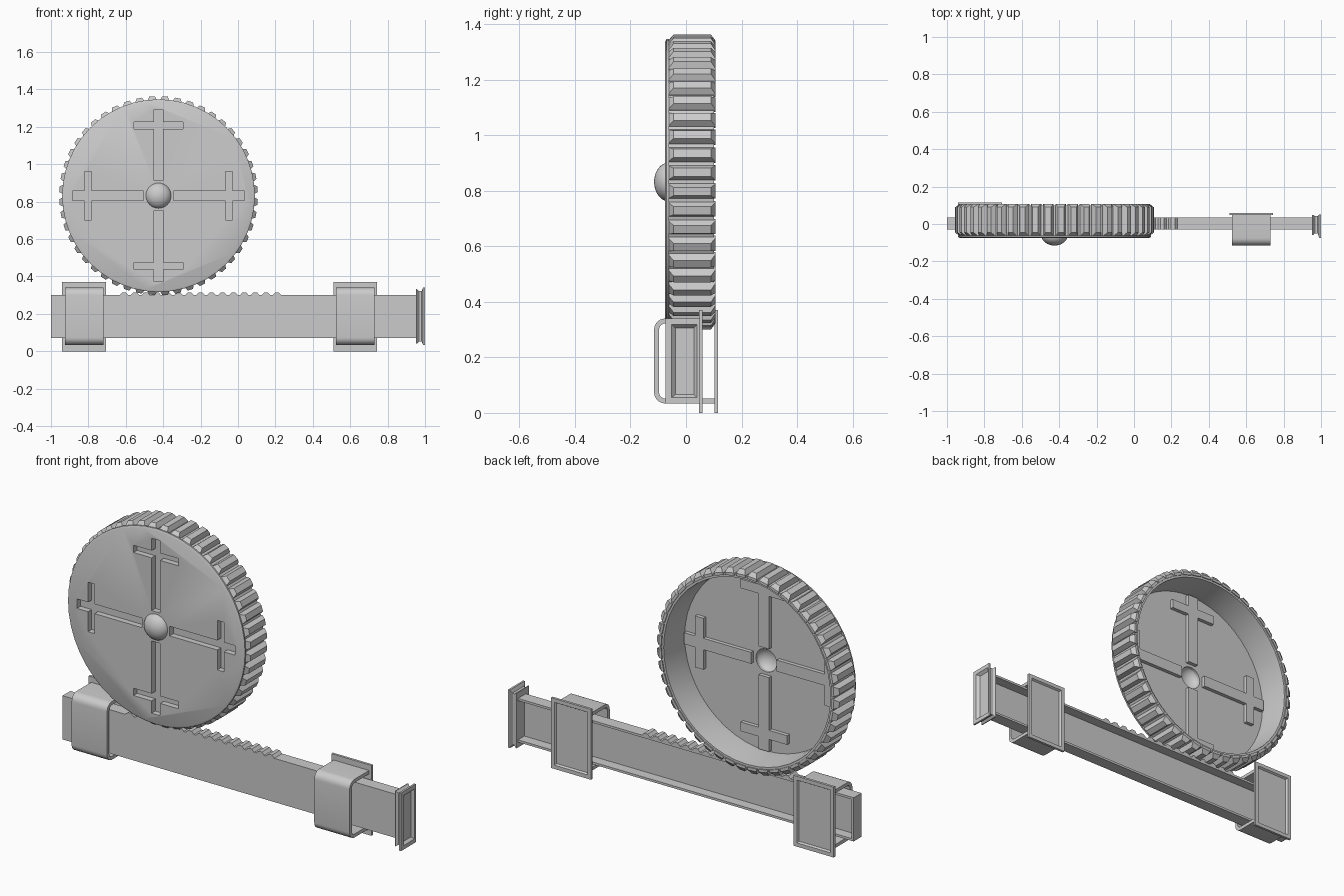
import bpy, bmesh
from math import pi, cos, sin
from mathutils import Vector, Matrix

if "Cube" in bpy.data.objects:
    bpy.data.objects.remove(bpy.data.objects["Cube"])

WX, WZ = -0.425, 0.832     # wheel axis


def loft(bm, rings, cap_start=True, cap_end=True):
    """Skin a list of equal-length closed rings."""
    vs = [[bm.verts.new(p) for p in r] for r in rings]
    n = len(vs[0])
    for a, b in zip(vs, vs[1:]):
        for i in range(n):
            j = (i + 1) % n
            bm.faces.new((a[i], a[j], b[j], b[i]))
    if cap_start:
        bm.faces.new(vs[0][::-1])
    if cap_end:
        bm.faces.new(vs[-1])


def finish(name, bm, smooth=None):
    bmesh.ops.recalc_face_normals(bm, faces=bm.faces)
    me = bpy.data.meshes.new(name)
    bm.to_mesh(me)
    bm.free()
    ob = bpy.data.objects.new(name, me)
    bpy.context.collection.objects.link(ob)
    bpy.ops.object.select_all(action='DESELECT')
    ob.select_set(True)
    bpy.context.view_layer.objects.active = ob
    if smooth:
        bpy.ops.object.shade_smooth_by_angle(angle=smooth)
    return ob


def rect_y(x0, x1, z0, z1, y, inset=0):
    x0, x1, z0, z1 = x0 + inset, x1 - inset, z0 + inset, z1 - inset
    return [(x0, y, z0), (x1, y, z0), (x1, y, z1), (x0, y, z1)]


def circle(r, y, n=48):
    return [(WX + r * cos(2 * pi * i / n), y, WZ + r * sin(2 * pi * i / n)) for i in range(n)]


def cross(k, y, grow=0):
    """Cross outline pointing away from the hub, in quarter-turn k."""
    g = grow
    half = [(0.025 + g, 0.08 - g), (0.025 + g, 0.357 - g), (0.13 + g, 0.357 - g),
            (0.13 + g, 0.395 + g), (0.025 + g, 0.395 + g), (0.025 + g, 0.46 + g)]
    pts = half + [(-u, v) for u, v in reversed(half)]
    c, s = cos(k * pi / 2), sin(k * pi / 2)
    return [(WX + u * c - v * s, y, WZ + u * s + v * c) for u, v in pts]


# wheel: dished body with a front disc and an open back
bm = bmesh.new()
loft(bm, [circle(0.505, -0.075), circle(0.515, -0.070), circle(0.515, -0.062),
          circle(0.505, -0.062), circle(0.505, 0.10), circle(0.485, 0.10),
          circle(0.475, -0.02), circle(0.475, -0.060)])
wheel = finish("wheel_body", bm, 0.5)

# cut the cross slots and hub hole through the disc
bm = bmesh.new()
for k in range(4):
    loft(bm, [cross(k, -0.1), cross(k, 0.0)])
loft(bm, [circle(0.06, -0.1, 32), circle(0.06, 0.0, 32)])
cutter = finish("slot_cutter", bm)
cutter.hide_render = True
mod = wheel.modifiers.new("slots", 'BOOLEAN')
mod.operation, mod.solver, mod.object = 'DIFFERENCE', 'EXACT', cutter
bpy.context.view_layer.objects.active = wheel
bpy.ops.object.modifier_apply(modifier=mod.name)
bpy.data.objects.remove(cutter)

# trays closing the slots, standing proud on the back
bm = bmesh.new()
for k in range(4):
    loft(bm, [cross(k, -0.062), cross(k, -0.045), cross(k, -0.040, 0.004)][:2], False, True)
    loft(bm, [cross(k, -0.060, 0.005), cross(k, -0.040, 0.005)], False, True)
finish("slot_trays", bm)

# hollow domed hub
bm = bmesh.new()
rings = []
for i in range(8):
    a = pi / 2 * i / 8
    rings.append(circle(0.07 * cos(a), -0.062 - 0.053 * sin(a), 32))
loft(bm, rings + [circle(0.004, -0.115, 32)], False, True)
hub = finish("hub_dome", bm, 0.6)
mod = hub.modifiers.new("shell", 'SOLIDIFY')
mod.thickness = 0.006

# trapezoid gear teeth around the rim
bm = bmesh.new()
N = 48
for i in range(N):
    a = 2 * pi * (i + 0.5) / N
    rad, tan = Vector((cos(a), 0, sin(a))), Vector((-sin(a), 0, cos(a)))

    def ring(r, w, y0, y1):
        return [Vector((WX, y, WZ)) + rad * r + tan * t
                for t, y in ((-w, y0), (w, y0), (w, y1), (-w, y1))]
    loft(bm, [ring(0.495, 0.028, -0.064, 0.106), ring(0.509, 0.026, -0.064, 0.106),
              ring(0.531, 0.015, -0.045, 0.09)])
finish("wheel_teeth", bm)

# rail: long channel, open at the back
bm = bmesh.new()
R = (-1.0, 0.97, 0.07, 0.30)
loft(bm, [rect_y(*R, -0.03), rect_y(*R, 0.035), rect_y(*R, 0.035, 0.012), rect_y(*R, -0.018, 0.012)])
finish("rail", bm)

# rack teeth on top of the rail
bm = bmesh.new()
for i in range(15):
    x = -0.61 + i * 0.0585
    prof = [(-0.027, 0.296), (0.027, 0.296), (0.010, 0.314), (-0.010, 0.314)]
    loft(bm, [[(x + u, y, z) for u, z in prof] for y in (-0.03, 0.035)])
finish("rack_teeth", bm)


# clips: rounded strap around the rail plus a framed back plate
def clip(side, cx, dy):
    def u_path(t, r):
        yf, z0, z1 = -0.115 + t, 0.034 + t, 0.34 - t
        pts = [(0.05, z0)]
        for i in range(7):
            a = pi / 2 * i / 6
            pts.append((yf + r - r * sin(a), z0 + r - r * cos(a)))
        for i in range(7):
            a = pi / 2 * i / 6
            pts.append((yf + r - r * cos(a), z1 - r + r * sin(a)))
        return pts + [(0.05, z1)]
    prof = u_path(0, 0.04) + u_path(0.018, 0.022)[::-1]
    bm = bmesh.new()
    loft(bm, [[(cx + sx * 0.103, y + dy, z) for y, z in prof] for sx in (-1, 1)])
    finish(side + "_clip_strap", bm, 0.5)
    bm = bmesh.new()
    P = (cx - 0.117, cx + 0.117, 0.0, 0.37)
    loft(bm, [rect_y(*P, 0.047 + dy), rect_y(*P, 0.06 + dy),
              rect_y(*P, 0.06 + dy, 0.02), rect_y(*P, 0.05 + dy, 0.026)])
    finish(side + "_clip_plate", bm)


clip("right", 0.627, 0.0)
clip("left", -0.823, 0.055)

# flared end stop with a recessed outer face
bm = bmesh.new()


def end(x, y0, y1, z0, z1):
    return [(x, y0, z0), (x, y1, z0), (x, y1, z1), (x, y0, z1)]


loft(bm, [end(0.953, -0.058, 0.048, 0.042, 0.332), end(0.958, -0.058, 0.048, 0.042, 0.332),
          end(0.968, -0.050, 0.042, 0.052, 0.322), end(0.982, -0.050, 0.042, 0.052, 0.322),
          end(0.990, -0.074, 0.050, 0.034, 0.340), end(1.000, -0.074, 0.050, 0.034, 0.340),
          end(1.000, -0.052, 0.040, 0.055, 0.318), end(0.986, -0.038, 0.028, 0.066, 0.306)])
finish("end_stop", bm)
